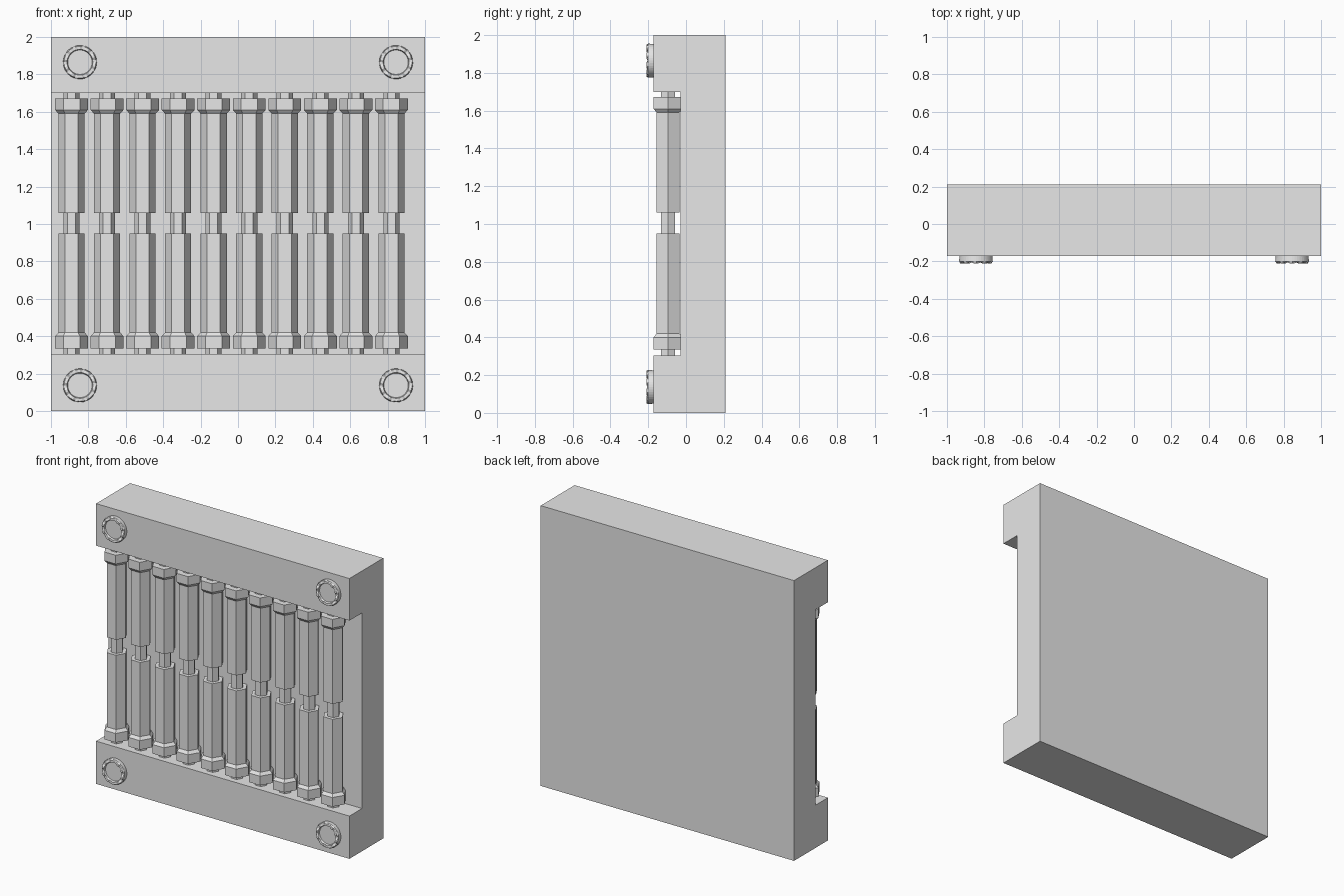
import bpy, bmesh, math

cube = bpy.data.objects.get("Cube")
if cube:
    bpy.data.objects.remove(cube, do_unlink=True)

grey = bpy.data.materials.new("plain grey")
grey.use_nodes = True
COLOUR = (0.8, 0.8, 0.8, 1)
grey.diffuse_color = COLOUR
grey.node_tree.nodes["Principled BSDF"].inputs["Base Color"].default_value = COLOUR


def finish(bm, name):
    bmesh.ops.recalc_face_normals(bm, faces=bm.faces)
    mesh = bpy.data.meshes.new(name)
    bm.to_mesh(mesh)
    bm.free()
    mesh.materials.append(grey)
    obj = bpy.data.objects.new(name, mesh)
    bpy.context.collection.objects.link(obj)
    return obj


def copy(obj, name, location):
    dup = bpy.data.objects.new(name, obj.data)
    dup.location = location
    bpy.context.collection.objects.link(dup)


def skin(bm, rings):
    """Join matching closed rings of vertices and cap both ends."""
    n = len(rings[0])
    for a, b in zip(rings, rings[1:]):
        for i in range(n):
            j = (i + 1) % n
            bm.faces.new((a[i], a[j], b[j], b[i]))
    bm.faces.new(rings[0])
    bm.faces.new(rings[-1])


# Backing block: a C-shaped section with a wide front channel
FRONT, FLOOR, BACK = -0.172, -0.03, 0.21
LOW, HIGH = 0.305, 1.70
section = [(BACK, 0), (BACK, 2), (FRONT, 2), (FRONT, HIGH),
           (FLOOR, HIGH), (FLOOR, LOW), (FRONT, LOW), (FRONT, 0)]
bm = bmesh.new()
skin(bm, [[bm.verts.new((x, y, z)) for y, z in section] for x in (-1, 1)])
finish(bm, "backing_block")

# Hexagonal columns: necks, collars and two barrels in one profile
NECK, BARREL, COLLAR = 0.043, 0.07, 0.088
profile = [(NECK, LOW), (NECK, 0.335), (COLLAR, 0.335), (COLLAR, 0.40),
           (BARREL, 0.42), (BARREL, 0.95), (NECK, 0.95), (NECK, 1.06),
           (BARREL, 1.06), (BARREL, 1.59), (COLLAR, 1.61), (COLLAR, 1.672),
           (NECK, 1.672), (NECK, HIGH)]
bm = bmesh.new()
skin(bm, [[bm.verts.new((r * math.cos(k * math.pi / 3), r * math.sin(k * math.pi / 3), z))
           for k in range(6)] for r, z in profile])
column = finish(bm, "column_1")
column.location = (-0.89, -0.095, 0)
for i in range(1, 10):
    copy(column, f"column_{i + 1}", (-0.89 + 0.19 * i, -0.095, 0))

# Round bolt heads: recessed centre and a notched rim
SIDES = 40
bolt = [(0.088, 0, 0), (0.09, 0.028, 0), (0.085, 0.038, 0.007),
        (0.069, 0.038, 0.007), (0.065, 0.022, 0)]
bm = bmesh.new()
rings = []
for radius, height, notch in bolt:
    ring = []
    for k in range(SIDES):
        a = 2 * math.pi * k / SIDES
        h = height - (notch if k % 4 < 2 else 0)
        ring.append(bm.verts.new((radius * math.cos(a), -h, radius * math.sin(a))))
    rings.append(ring)
skin(bm, rings)
head = finish(bm, "bolt_lower_right")
head.location = (-0.845, FRONT, 0.137)
for name, x, z in (("lower_left", 0.845, 0.137), ("upper_right", -0.845, 1.865),
                   ("upper_left", 0.845, 1.865)):
    copy(head, "bolt_" + name, (x, FRONT, z))
